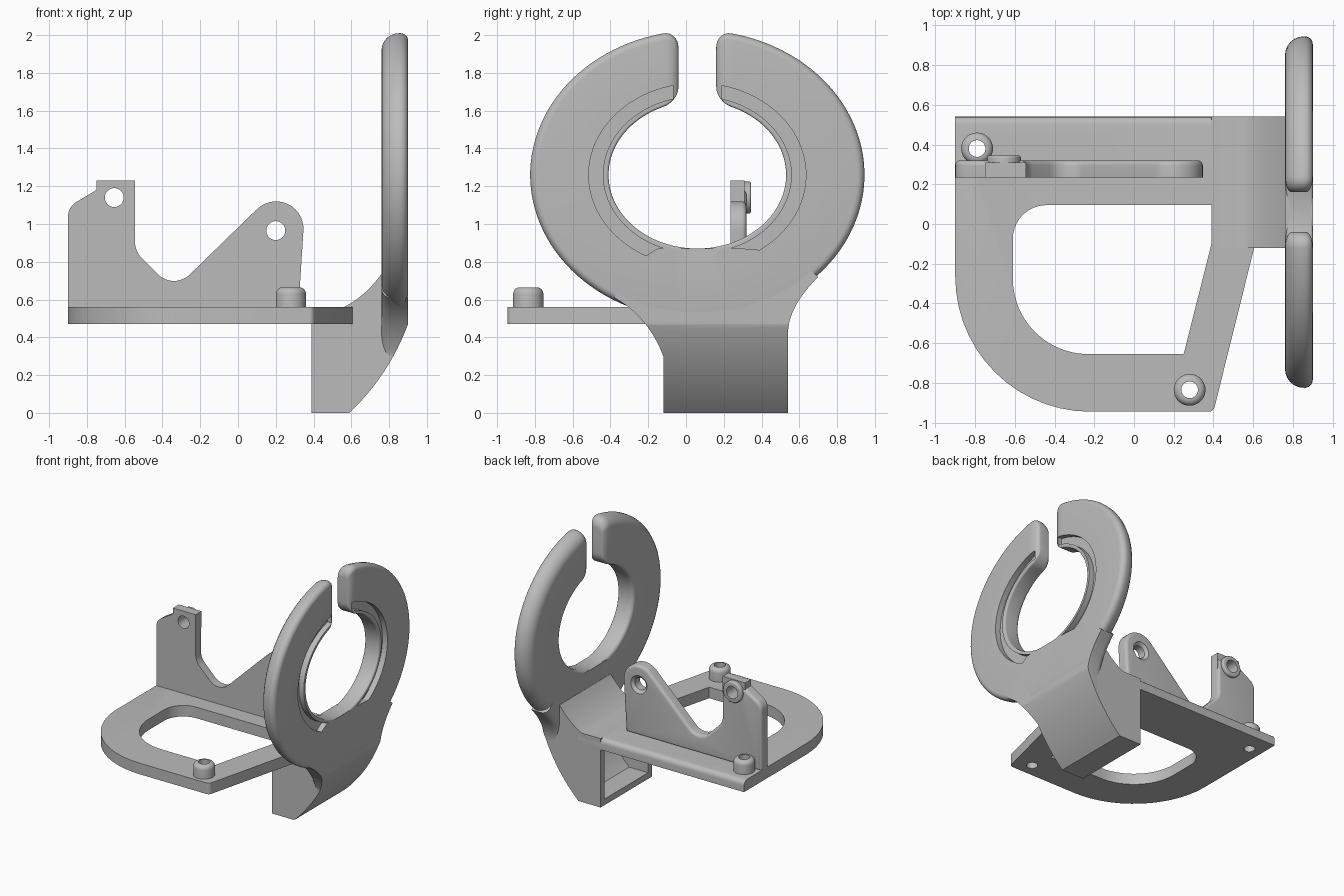
import bpy, bmesh
from math import sin, cos, asin, pi
from mathutils import Vector, Matrix

if "Cube" in bpy.data.objects:
    bpy.data.objects.remove(bpy.data.objects["Cube"])

GREY = (0.5, 0.5, 0.5, 1)
grey = bpy.data.materials.new("grey plastic")
grey.use_nodes = True
grey.diffuse_color = GREY
grey.node_tree.nodes["Principled BSDF"].inputs["Base Color"].default_value = GREY


def finish(name, bm):
    bmesh.ops.recalc_face_normals(bm, faces=bm.faces)
    mesh = bpy.data.meshes.new(name)
    bm.to_mesh(mesh)
    bm.free()
    mesh.materials.append(grey)
    ob = bpy.data.objects.new(name, mesh)
    bpy.context.collection.objects.link(ob)
    return ob


def place(axis, u, v, w):
    return Vector({"X": (w, u, v), "Y": (u, w, v), "Z": (u, v, w)}[axis])


def rounded(corners, steps=14):
    """Turn (u, v, radius) corners into an outline with round corners."""
    out = []
    for i, (u, v, r) in enumerate(corners):
        p = Vector((u, v))
        if not r:
            out.append((u, v))
            continue
        a = (Vector(corners[i - 1][:2]) - p).normalized()
        b = (Vector(corners[(i + 1) % len(corners)][:2]) - p).normalized()
        half = a.angle(b) / 2
        centre = p + (a + b).normalized() * r / sin(half)
        reach = r * cos(half) / sin(half)
        start, end = p + a * reach - centre, p + b * reach - centre
        turn = start.angle(end)
        for k in range(steps + 1):
            t = k / steps
            q = centre + (start * sin((1 - t) * turn) + end * sin(t * turn)) / sin(turn)
            out.append((q.x, q.y))
    return out


def bezier(p0, p1, p2, n=16):
    p0, p1, p2 = Vector(p0), Vector(p1), Vector(p2)
    return [tuple(p0 * (1 - t) ** 2 + p1 * 2 * t * (1 - t) + p2 * t * t)
            for t in (k / n for k in range(n + 1))]


def prism(name, pts, axis, lo, hi, bevel=0, rule=None):
    bm = bmesh.new()
    ends = [[bm.verts.new(place(axis, u, v, w)) for u, v in pts] for w in (lo, hi)]
    for ring in ends:
        bm.faces.new(ring)
    n = len(pts)
    for i in range(n):
        j = (i + 1) % n
        bm.faces.new((ends[0][i], ends[0][j], ends[1][j], ends[1][i]))
    bmesh.ops.recalc_face_normals(bm, faces=bm.faces)
    if bevel:
        edges = [e for e in bm.edges if all(rule(v.co) for v in e.verts)]
        bmesh.ops.bevel(bm, geom=edges, offset=bevel, segments=5, profile=0.5,
                        affect="EDGES", clamp_overlap=True)
    return finish(name, bm)


def cylinder(name, centre, r1, r2, depth, axis="Z", bevel=0):
    bm = bmesh.new()
    bmesh.ops.create_cone(bm, cap_ends=True, segments=40, radius1=r1, radius2=r2, depth=depth)
    if bevel:
        top = [e for e in bm.edges if all(v.co.z > 0 for v in e.verts)]
        bmesh.ops.bevel(bm, geom=top, offset=bevel, segments=5, profile=0.5, affect="EDGES")
    if axis == "Y":
        bm.transform(Matrix.Rotation(-pi / 2, 4, "X"))
    bm.transform(Matrix.Translation(centre))
    return finish(name, bm)


def carve(ob, cutter, operation="DIFFERENCE"):
    mod = ob.modifiers.new("carve", "BOOLEAN")
    mod.object, mod.operation, mod.solver = cutter, operation, "EXACT"
    bpy.context.view_layer.objects.active = ob
    bpy.ops.object.modifier_apply(modifier=mod.name)


def discard(*obs):
    for ob in obs:
        bpy.data.objects.remove(ob)


def oval_sweep(name, sections):
    """Skin sections, each a list of (radius, x, angle from the top)."""
    bm = bmesh.new()
    rings = []
    for sec in sections:
        rings.append([bm.verts.new((x, 0.06 + a * sin(s),
                                    1.26 + (0.39 + (a - 0.47) * 0.904) * cos(s)))
                      for a, x, s in sec])
    n = len(rings[0])
    for p, q in zip(rings, rings[1:]):
        for i in range(n):
            j = (i + 1) % n
            bm.faces.new((p[i], p[j], q[j], q[i]))
    bm.faces.new(rings[0])
    bm.faces.new(rings[-1])
    return finish(name, bm)


# Open holder ring with soft ends at the gap
loop = rounded([(0.47, 0.76, 0.03), (0.885, 0.76, 0.095),
                (0.885, 0.90, 0.04), (0.47, 0.90, 0.012)], 6)


def ring_section(t, phi):
    k, gap = 1 - cos(phi), 0.10 + 0.08 * (1 - sin(phi))
    sec = []
    for a, x in loop:
        a = 0.6775 + (a - 0.6775) * (1 - 0.45 * k)
        x = 0.83 + (x - 0.83) * (1 - 0.5 * k)
        s = asin(gap / a)
        sec.append((a, x, s + t * (2 * pi - 2 * s)))
    return sec


caps = [pi / 2 * k / 8 for k in range(8, 0, -1)]
ring = oval_sweep("holder_ring", [ring_section(0, p) for p in caps]
                  + [ring_section(k / 110, 0) for k in range(111)]
                  + [ring_section(1, p) for p in reversed(caps)])

# Curved groove on each half of the ring
groove_loop = [(0.50, 0.855), (0.575, 0.855), (0.575, 0.95), (0.50, 0.95)]
for side in (1, -1):
    secs = []
    for k in range(61):
        sec = []
        for a, x in groove_loop:
            s0, s1 = asin(0.13 / a), pi - asin(0.1 / a)
            sec.append((a, x, side * (s0 + (s1 - s0) * k / 60)))
        secs.append(sec)
    groove = oval_sweep("groove_cutter", secs)
    carve(ring, groove)
    discard(groove)

# Neck flaring from the foot into the ring
front_curve = bezier((0.59, 0), (0.80, 0.2), (0.90, 0.47))
left_flare = bezier((-0.38, 0.61), (-0.20, 0.51), (-0.12, 0.30))
right_flare = bezier((0.54, 0.42), (0.54, 0.56), (0.70, 0.72))
neck = prism("neck", left_flare + [(-0.12, 0.1), (0.54, 0.1)] + right_flare
             + [(0.55, 0.85), (0.3, 0.87), (-0.15, 0.87), (-0.3, 0.78)], "X", 0.76, 0.90,
             0.05, lambda c: c.x < 0.77 and c.z < 0.73)
limit = prism("neck_limit", front_curve + [(0.90, 1.1), (0.5, 1.1), (0.5, 0)], "Y", -1, 1)
carve(neck, limit, "INTERSECT")
discard(limit)

# Hollow foot with a curved face and a fillet up to the ring
foot = prism("foot", [(0.39, 0)] + front_curve + [(0.90, 0.80), (0.78, 0.80)]
             + bezier((0.77, 0.75), (0.68, 0.62), (0.56, 0.56)) + [(0.39, 0.56)],
             "Y", -0.12, 0.54)
hollow = prism("foot_hollow", [(0.3, 0.05)] + bezier((0.56, 0.05), (0.72, 0.2), (0.80, 0.46))
               + [(0.3, 0.46)], "Y", -0.07, 0.49)
carve(foot, hollow)
discard(hollow)

# Base plate with a large rounded window
plate = prism("base_plate", rounded([(-0.9, 0.54, 0), (0.60, 0.54, 0), (0.61, -0.1, 0),
                                     (0.40, -0.945, 0.03), (-0.9, -0.945, 0.68)]),
              "Z", 0.47, 0.56, 0.04, lambda c: c.z > 0.55 and c.y > 0.53)
window = prism("window_cutter", rounded([(0.39, 0.095, 0), (-0.61, 0.095, 0.17),
                                         (-0.61, -0.655, 0.38), (0.25, -0.655, 0),
                                         (0.39, -0.1, 0)]), "Z", 0.4, 0.7)
carve(plate, window)
discard(window)

# Hollow studs on the plate
parts = [ring, neck, foot, plate]
for name, x, y in (("back_stud", -0.79, 0.38), ("front_stud", 0.28, -0.835)):
    stud = cylinder(name, (x, y, 0.6075), 0.08, 0.08, 0.115, bevel=0.035)
    bore = cylinder("bore", (x, y, 0.6), 0.042, 0.042, 0.6)
    carve(stud, bore)
    carve(plate, bore)
    discard(bore)
    parts.append(stud)

# Upright bracket with two lugs, a raised boss and a countersink
bracket = prism("bracket", rounded([(-0.9, 0.55, 0), (-0.9, 1.09, 0.09), (-0.75, 1.18, 0),
                                    (-0.545, 1.18, 0), (-0.545, 0.855, 0.12),
                                    (-0.34, 0.65, 0.12), (0.37, 1.341, 0.145),
                                    (0.32, 0.55, 0)]), "Y", 0.235, 0.32,
                0.025, lambda c: c.y > 0.31)
cap = prism("bracket_cap", [(-0.75, 1.1), (-0.75, 1.23), (-0.545, 1.23), (-0.545, 1.1)],
            "Y", 0.235, 0.31)
boss = cylinder("bracket_boss", (-0.655, 0.32, 1.14), 0.085, 0.085, 0.05, "Y", 0.012)
bore = cylinder("bore", (-0.655, 0.3, 1.14), 0.05, 0.05, 0.6, "Y")
for ob in (bracket, cap, boss):
    carve(ob, bore)
bore_right = cylinder("bore", (0.2, 0.3, 0.965), 0.05, 0.05, 0.6, "Y")
sink = cylinder("sink", (0.2, 0.315, 0.965), 0.045, 0.09, 0.04, "Y")
carve(bracket, bore_right)
carve(bracket, sink)
discard(bore, bore_right, sink)
parts += [bracket, cap, boss]

for ob in parts:
    bpy.ops.object.select_all(action="DESELECT")
    ob.select_set(True)
    bpy.context.view_layer.objects.active = ob
    bpy.ops.object.shade_smooth_by_angle(angle=0.5)
